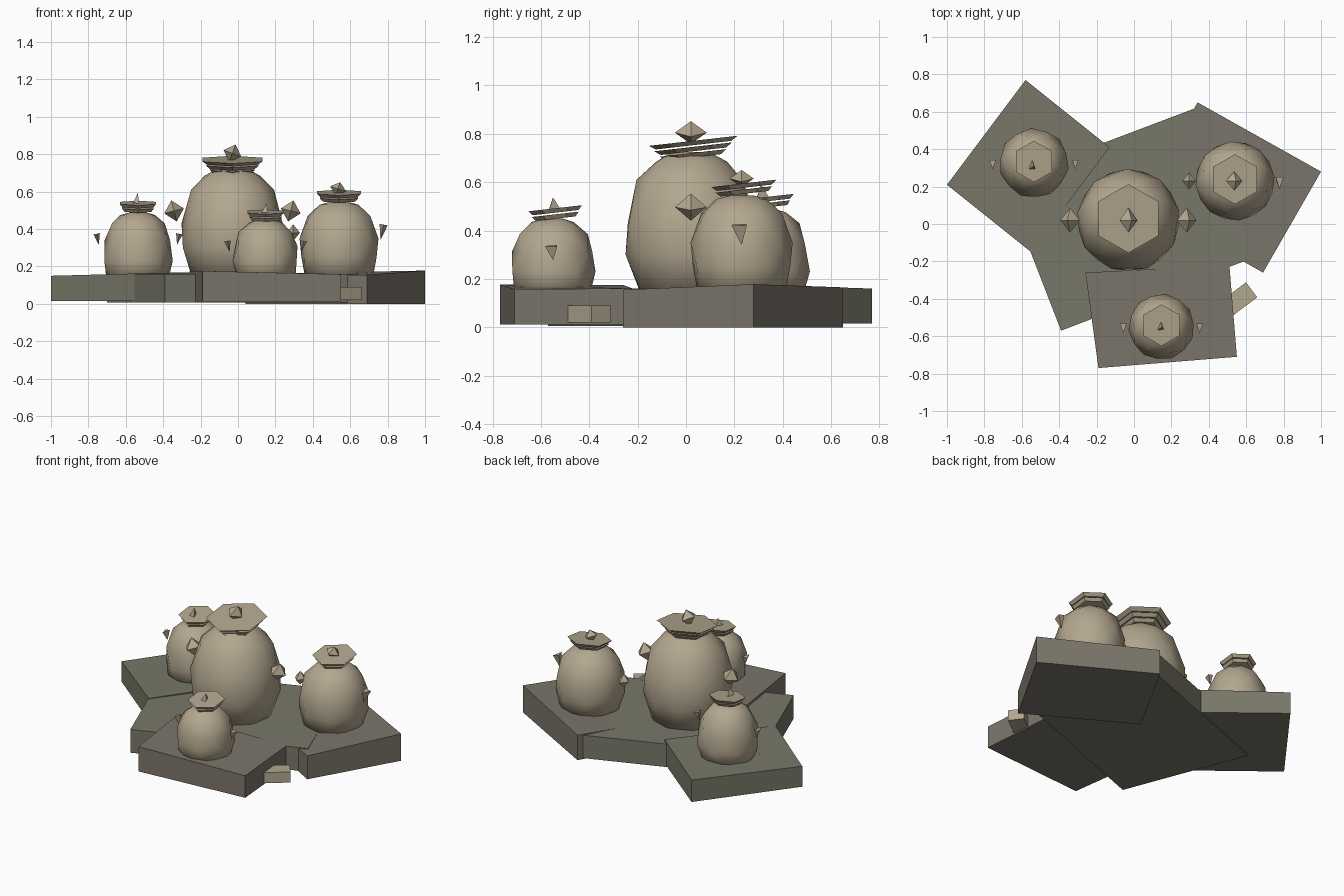
import bpy, bmesh, math
from mathutils import Matrix, Vector

cube = bpy.data.objects.get("Cube")
if cube:
    bpy.data.objects.remove(cube, do_unlink=True)


def material(name, rgb):
    m = bpy.data.materials.new(name)
    m.use_nodes = True
    m.diffuse_color = (*rgb, 1)
    m.node_tree.nodes["Principled BSDF"].inputs["Base Color"].default_value = (*rgb, 1)
    return m


OLIVE = material("olive stone", (0.19, 0.185, 0.14))
BROWN = material("brown stone", (0.2, 0.18, 0.145))
SAND = material("sand", (0.45, 0.385, 0.275))


def finish(name, bm, mat, smooth=False):
    bmesh.ops.recalc_face_normals(bm, faces=bm.faces)
    mesh = bpy.data.meshes.new(name)
    for f in bm.faces:
        f.smooth = smooth
    bm.to_mesh(mesh)
    bm.free()
    mesh.materials.append(mat)
    obj = bpy.data.objects.new(name, mesh)
    bpy.context.collection.objects.link(obj)
    return obj


# Paving slabs: four plan corners, each with its own top height
def slab(name, corners, tops, bottom, mat):
    bm = bmesh.new()
    low = [bm.verts.new((x, y, bottom)) for x, y in corners]
    high = [bm.verts.new((x, y, z)) for (x, y), z in zip(corners, tops)]
    bm.faces.new(low)
    bm.faces.new(high)
    for i in range(4):
        j = (i + 1) % 4
        bm.faces.new((low[i], low[j], high[j], high[i]))
    return finish(name, bm, mat)


slab("back_right_slab", [(-1, .21), (-.55, -.15), (-.13, .41), (-.58, .77)],
     (.15, .162, .172, .16), .015, OLIVE)
slab("middle_slab", [(-.39, -.57), (.64, -.18), (.33, .62), (-.70, .23)],
     (.16, .16, .158, .158), .006, OLIVE)
slab("left_slab", [(.34, .65), (.04, .11), (.69, -.26), (1, .28)],
     (.165, .15, .155, .178), 0, BROWN)
slab("front_slab", [(-.19, -.77), (.55, -.71), (.51, -.22), (-.26, -.26)],
     (.176, .158, .16, .175), .012, BROWN)

# Loose stone beside the front slab
bm = bmesh.new()
bmesh.ops.create_cube(bm, size=1, matrix=Matrix.Translation((.565, -.4, .055))
                      @ Matrix.Rotation(math.radians(37), 4, 'Z')
                      @ Matrix.Diagonal((.16, .1, .07, 1)))
finish("loose_stone", bm, SAND)


# Egg-shaped body: rings of a (radius, height) profile
def body(name, centre, profile, sides, turn):
    bm = bmesh.new()
    rings = []
    for k, (r, z) in enumerate(profile):
        ring = []
        for i in range(sides):
            a = turn + (i + .5 * (k % 2)) * math.tau / sides
            ring.append(bm.verts.new((centre[0] + r * math.cos(a), centre[1] + r * math.sin(a), z)))
        rings.append(ring)
    for k, (a, b) in enumerate(zip(rings, rings[1:])):
        for i in range(sides):
            j = (i + 1) % sides
            if k % 2 == 0:
                bm.faces.new((a[i], a[j], b[i]))
                bm.faces.new((a[j], b[j], b[i]))
            else:
                bm.faces.new((a[i], a[j], b[j]))
                bm.faces.new((a[i], b[j], b[i]))
    bm.faces.new(rings[0])
    bm.faces.new(rings[-1])
    return finish(name, bm, SAND, smooth=True)


# Hat: tilted thin hexagonal plates, widest on top
def hat(name, centre, z, radius, count):
    for n in range(count):
        r = radius * (1 - .13 * n)
        bm = bmesh.new()
        place = (Matrix.Translation((centre[0], centre[1] + .01, z - .025 * n))
                 @ Matrix.Rotation(math.radians(6.5), 4, 'X'))
        bmesh.ops.create_cone(bm, cap_ends=True, segments=6, radius1=r * .85,
                              radius2=r, depth=.018, matrix=place)
        # Point a corner of the hexagon towards the front
        if abs(max(v.co.x for v in bm.verts) - centre[0]) > r * .95:
            bmesh.ops.transform(bm, matrix=place @ Matrix.Rotation(math.pi / 6, 4, 'Z')
                                @ place.inverted(), verts=bm.verts)
        finish(f"{name}_hat_plate_{n + 1}", bm, SAND)


# Eight-sided diamond
def diamond(name, pos, size, turn=0):
    bm = bmesh.new()
    axes = [Vector((size[0], 0, 0)), Vector((0, size[1], 0)), Vector((0, 0, size[2]))]
    p = [(bm.verts.new(a), bm.verts.new(-a)) for a in axes]
    for i in range(2):
        for j in range(2):
            for k in range(2):
                bm.faces.new((p[0][i], p[1][j], p[2][k]))
    bmesh.ops.transform(bm, matrix=Matrix.Translation(pos) @ Matrix.Rotation(turn, 4, 'Y'),
                        verts=bm.verts)
    finish(name, bm, SAND)


# Three-sided shard, tip up or down
def shard(name, pos, radius, depth, lean, tip_up=False):
    bm = bmesh.new()
    flip = 0 if tip_up else math.pi
    bmesh.ops.create_cone(bm, cap_ends=True, segments=3, radius1=radius, radius2=0, depth=depth,
                          matrix=Matrix.Translation(pos) @ Matrix.Rotation(lean, 4, 'Y')
                          @ Matrix.Diagonal((.6, 1, 1, 1)) @ Matrix.Rotation(flip, 4, 'X'))
    finish(name, bm, SAND)


# Large figure in the middle
mid = (-.03, .02)
body("large_body", mid, [(.215, .13), (.27, .3), (.275, .43), (.225, .61), (.15, .685), (.08, .725)], 9, .2)
hat("large", mid, .762, .185, 3)
diamond("large_top_diamond", (-.03, .02, .805), (.05, .066, .05), .35)
for side, s in (("left", 1), ("right", -1)):
    diamond(f"large_{side}_hand", (-.03 + s * .312, .02, .497), (.054, .066, .058), .25 * s)

# Medium figure on the left slab
med = (.54, .23)
body("medium_body", med, [(.18, .13), (.21, .25), (.212, .35), (.175, .47), (.105, .53), (.05, .545)], 8, .1)
hat("medium", med, .586, .135, 2)
diamond("medium_top_diamond", (.535, .23, .615), (.045, .05, .037), .3)
diamond("medium_right_hand", (.295, .23, .38), (.036, .045, .045))
shard("medium_left_hand", (.77, .23, .382), .042, .085, .2)

# Small figure on the back right slab
back = (-.535, .325)
body("back_small_body", back, [(.17, .13), (.188, .23), (.18, .34), (.145, .43), (.095, .475), (.04, .49)], 7, .3)
hat("back_small", back, .53, .112, 2)
shard("back_small_top_shard", (-.54, .31, .565), .032, .055, .15, True)

# Small figure on the front slab
front = (.147, -.55)
body("front_small_body", front, [(.16, .13), (.177, .23), (.172, .31), (.145, .385), (.09, .435), (.04, .45)], 7, .1)
hat("front_small", front, .483, .112, 2)
shard("front_small_top_shard", (.147, -.55, .512), .032, .05, .15, True)

# Floating hands of both small figures
for name, c, z in (("back_small", back, .345), ("front_small", front, .307)):
    for side, s in (("left", 1), ("right", -1)):
        shard(f"{name}_{side}_hand", (c[0] + s * (.215 if c is back else .198), c[1], z), .034, .06, .2 * s)
